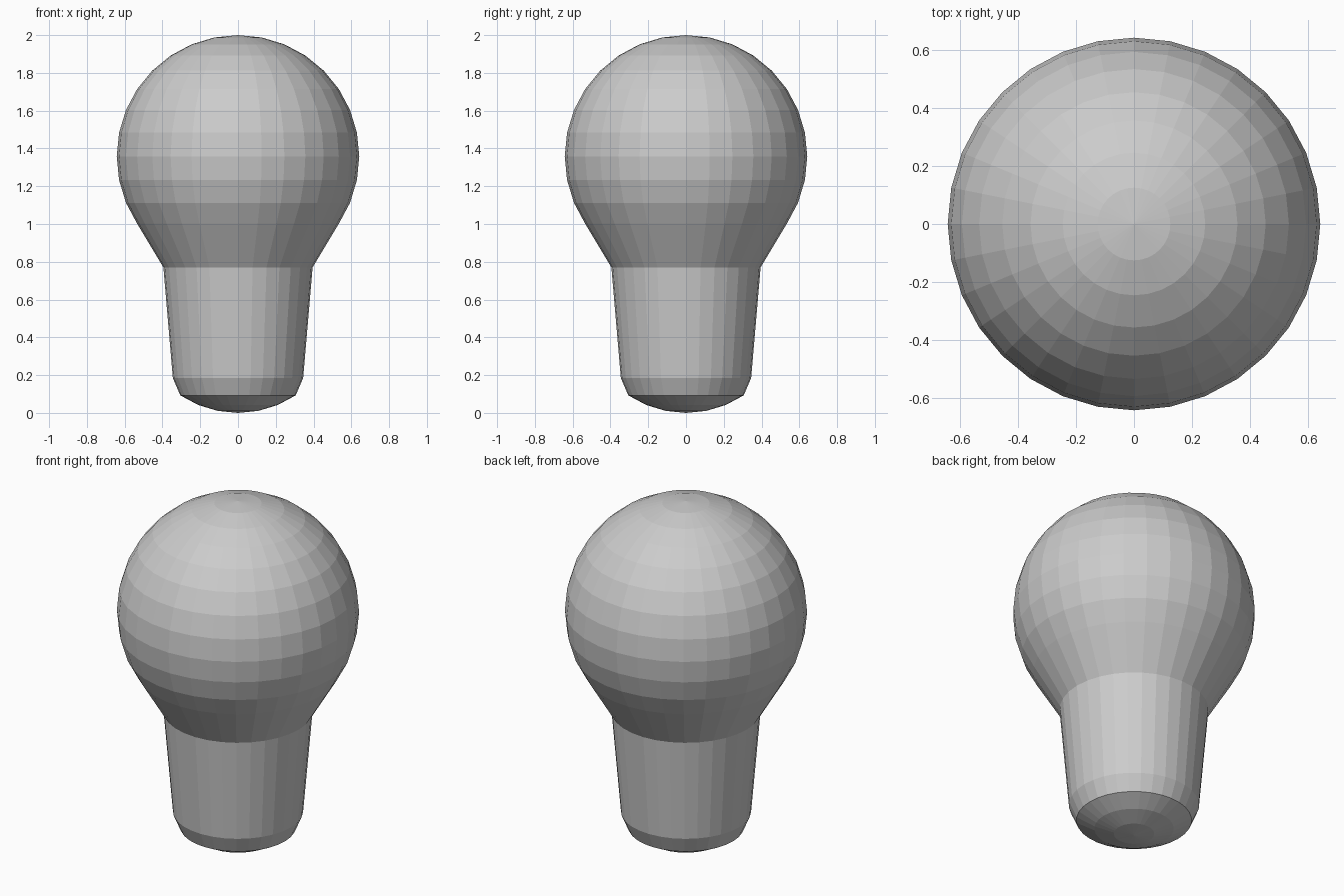
import bpy, bmesh
from math import sin, cos, radians, tau

cube = bpy.data.objects.get("Cube")
if cube:
    bpy.data.objects.remove(cube)

SIDES = 32
STEP = 360 / SIDES

grey = bpy.data.materials.new("plain_grey")
grey.use_nodes = True
colour = (0.6, 0.6, 0.6, 1)
grey.diffuse_color = colour
grey.node_tree.nodes["Principled BSDF"].inputs["Base Color"].default_value = colour


def lathe(name, profile):
    """Spin a bottom-to-top (radius, height) profile around z, flat shaded."""
    bm = bmesh.new()
    verts = [bm.verts.new((r, 0, z)) for r, z in profile]
    edges = [bm.edges.new(pair) for pair in zip(verts, verts[1:])]
    bmesh.ops.spin(bm, geom=verts + edges, cent=(0, 0, 0), axis=(0, 0, 1),
                   angle=tau, steps=SIDES, use_merge=True)
    bmesh.ops.remove_doubles(bm, verts=bm.verts, dist=0.0005)
    bmesh.ops.recalc_face_normals(bm, faces=bm.faces)
    mesh = bpy.data.meshes.new(name)
    bm.to_mesh(mesh)
    bm.free()
    mesh.materials.append(grey)
    obj = bpy.data.objects.new(name, mesh)
    bpy.context.collection.objects.link(obj)
    return obj


def arc(radius, centre, first, last):
    """Profile points on a sphere, from ring number first to last."""
    angles = [radians(i * STEP) for i in range(first, last + 1)]
    return [(radius * cos(a), centre + radius * sin(a)) for a in angles]


# Round globe that narrows into a straight neck
neck = (0.395, 0.77)
lathe("globe", [neck] + arc(0.642, 1.358, -3, 8))

# Tapered socket, chamfered at the lower end, with a shallow domed bottom
dome = arc(0.55, 0.55, -8, -5)
lathe("socket", dome + [(0.345, 0.185), neck])
